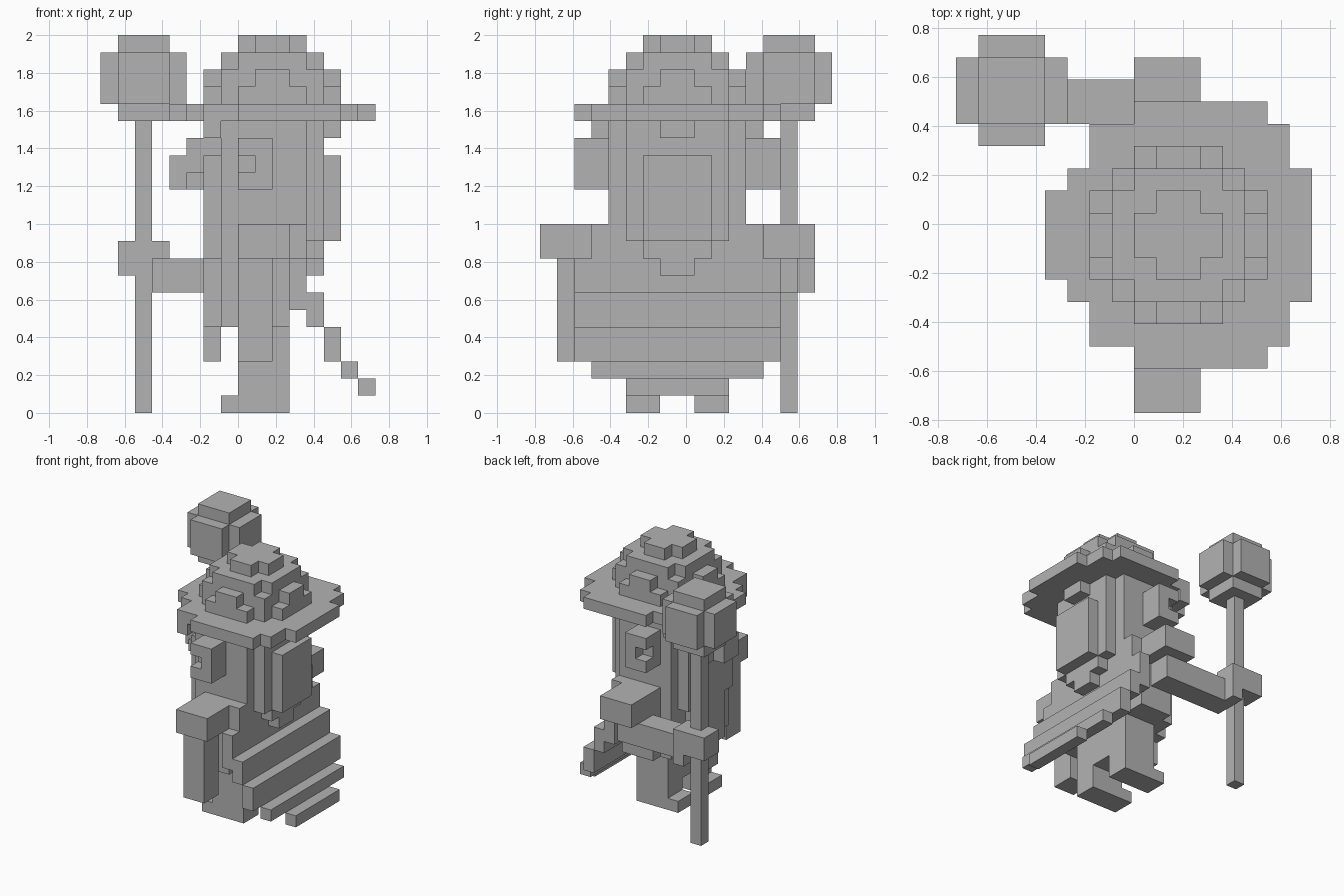
import bpy
import bmesh
from mathutils import Vector

UNIT = 1 / 11            # edge length of one block
AXIS_Y = -0.5            # the figure's plane of symmetry, in blocks

old = bpy.data.objects.get("Cube")
if old:
    bpy.data.objects.remove(old, do_unlink=True)

grey = bpy.data.materials.new("plain grey")
grey.use_nodes = True
grey.diffuse_color = (0.45, 0.45, 0.45, 1)
grey.node_tree.nodes["Principled BSDF"].inputs["Base Color"].default_value = grey.diffuse_color


def box(x, y, z):
    """A block from three ranges, in block units."""
    return (x, y, z)


def wide(x, half, z):
    """A block centred on the plane of symmetry."""
    return (x, (-half, half), z)


def mirrored(block):
    """The same block on the other side of the plane of symmetry."""
    x, y, z = block
    return (x, (-y[1], -y[0]), z)


def part(name, *blocks):
    """Make one object out of several blocks."""
    bm = bmesh.new()
    for ranges in blocks:
        low, high = (Vector(corner) for corner in zip(*ranges))
        made = bmesh.ops.create_cube(bm, size=1)
        for vert in made["verts"]:
            for axis in range(3):
                vert.co[axis] = high[axis] if vert.co[axis] > 0 else low[axis]
            vert.co.y += AXIS_Y
            vert.co *= UNIT
    mesh = bpy.data.meshes.new(name)
    bm.to_mesh(mesh)
    bm.free()
    mesh.materials.append(grey)
    obj = bpy.data.objects.new(name, mesh)
    bpy.context.collection.objects.link(obj)
    return obj


# Legs and feet
leg = box((0, 3), (1, 3), (0, 3))
foot = box((-1, 0), (1, 3), (0, 1))
part("legs", leg, mirrored(leg))
part("feet", foot, mirrored(foot))
part("hips", wide((0, 3), 3, (2, 5)))

# Body
part("torso",
     wide((-1, 3), 4, (5, 10)),
     wide((0, 3), 5, (5, 11)))

# Cape, falling away behind in steps
part("cape",
     wide((3, 4), 5, (9, 11)),
     wide((3, 4), 6, (6, 9)),
     wide((4, 5), 6, (5, 7)),
     wide((5, 6), 6, (3, 5)),
     wide((6, 7), 5, (2, 3)),
     wide((7, 8), 3, (1, 2)))

# Shoulders and arms
shoulder = box((0, 3), (5, 8), (9, 11))
part("shoulders", shoulder, mirrored(shoulder))
part("hanging_arm", box((0, 2), (-7, -5), (3, 9)))
part("reaching_arm", box((-5, 2), (5, 7), (7, 9)))
part("gripping_hand",
     box((-7, -4), (6, 8), (8, 10)),
     box((-5, -4), (6, 8), (7, 9)))

# Staff and its round knob
part("staff_pole", box((-6, -5), (6, 7), (0, 17)))
part("staff_knob",
     box((-8, -3), (5, 8), (18, 21)),
     box((-7, -4), (4, 9), (18, 21)),
     box((-7, -4), (5, 8), (17, 22)))

# Head and face
part("head", wide((-1, 4), 4, (10, 17)))
part("face", wide((-2, -1), 3, (12, 15)))
part("eyebrows", wide((-2, -1), 5, (16, 17)))
part("nose",
     wide((-4, -2), 1, (13, 15)),
     wide((-3, -1), 1, (15, 16)))
part("moustache", wide((-3, -1), 2, (13, 14)))
part("beard",
     wide((-2, -1), 3, (9, 12)),
     wide((-2, -1), 2, (5, 9)),
     wide((-2, -1), 1, (3, 5)))

# Ears, each with a notch in the outer layer
ear = [box((0, 2), (4, 5), (13, 16)),
       box((1, 2), (5, 6), (13, 16)),
       box((0, 1), (5, 6), (13, 14)),
       box((0, 1), (5, 6), (15, 16))]
part("ears", *ear, *[mirrored(block) for block in ear])

# Long hair at the back
part("hair",
     wide((4, 5), 3, (10, 17)),
     wide((5, 6), 2, (10, 15)),
     wide((5, 6), 1, (16, 17)),
     wide((4, 5), 2, (9, 10)),
     wide((4, 5), 1, (8, 9)))

# Hat
part("hat_brim", *[wide(x, half, (17, 18)) for x, half in (
    ((-4, 8), 2), ((-3, 8), 3), ((-2, 7), 5), ((0, 6), 6))])
part("hat_crown",
     wide((-1, 5), 3, (18, 20)),
     wide((-2, 6), 2, (18, 19)),
     wide((-2, 6), 1, (19, 20)),
     wide((0, 4), 4, (18, 19)),
     wide((1, 3), 4, (19, 20)))
part("hat_top",
     wide((-1, 5), 2, (20, 21)),
     wide((0, 4), 3, (20, 21)),
     wide((0, 4), 1, (21, 22)),
     wide((1, 3), 2, (21, 22)))
